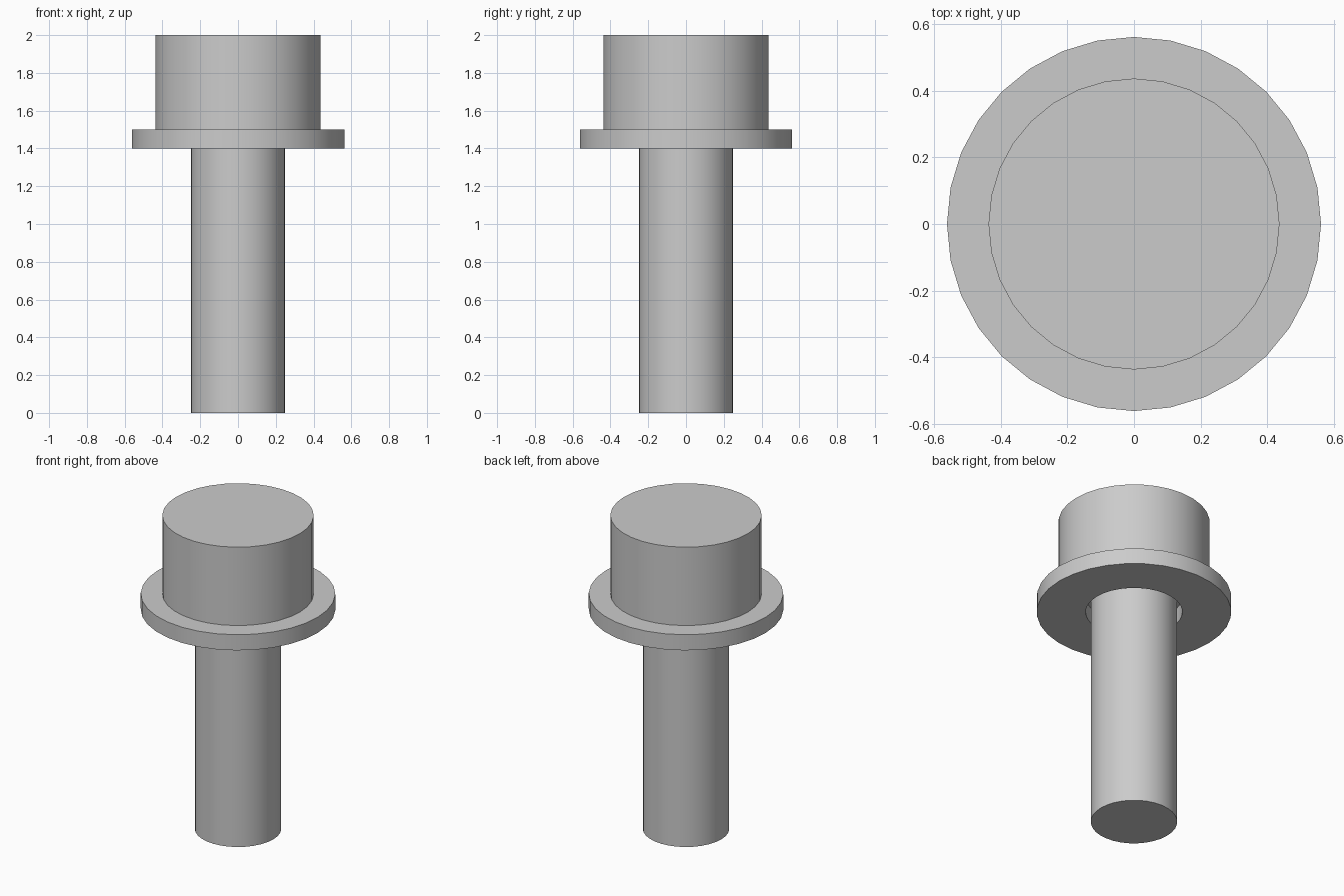
import bpy
import bmesh
import math

cube = bpy.data.objects.get("Cube")
if cube:
    bpy.data.objects.remove(cube, do_unlink=True)

SIDES = 32

steel = bpy.data.materials.new("steel_grey")
steel.use_nodes = True
steel.diffuse_color = (0.6, 0.6, 0.6, 1)
steel.node_tree.nodes["Principled BSDF"].inputs["Base Color"].default_value = steel.diffuse_color


def lathe(name, profile, closed=False):
    """Revolve a (radius, z) profile around the z axis."""
    bm = bmesh.new()
    verts = [bm.verts.new((r, 0, z)) for r, z in profile]
    pairs = list(zip(verts, verts[1:]))
    if closed:
        pairs.append((verts[-1], verts[0]))
    edges = [bm.edges.new(p) for p in pairs]
    bmesh.ops.spin(bm, geom=verts + edges, cent=(0, 0, 0), axis=(0, 0, 1),
                   angle=math.tau, steps=SIDES, use_merge=True)
    bmesh.ops.remove_doubles(bm, verts=bm.verts[:], dist=1e-5)
    # Close the open ends with flat caps
    if not closed:
        bmesh.ops.holes_fill(bm, edges=[e for e in bm.edges if e.is_boundary], sides=0)
    bmesh.ops.recalc_face_normals(bm, faces=bm.faces[:])
    mesh = bpy.data.meshes.new(name)
    bm.to_mesh(mesh)
    bm.free()
    mesh.materials.append(steel)
    obj = bpy.data.objects.new(name, mesh)
    bpy.context.collection.objects.link(obj)
    bpy.ops.object.select_all(action="DESELECT")
    obj.select_set(True)
    bpy.context.view_layer.objects.active = obj
    bpy.ops.object.shade_smooth_by_angle(angle=math.radians(30))
    return obj


# Bolt: shank and wider head in one piece
lathe("bolt", [(0.25, 0), (0.25, 1.5), (0.4375, 1.5), (0.4375, 2)])

# Washer: flat ring with a clearance hole around the shank
lathe("washer", [(0.28, 1.4), (0.5625, 1.4), (0.5625, 1.5), (0.28, 1.5)], closed=True)
